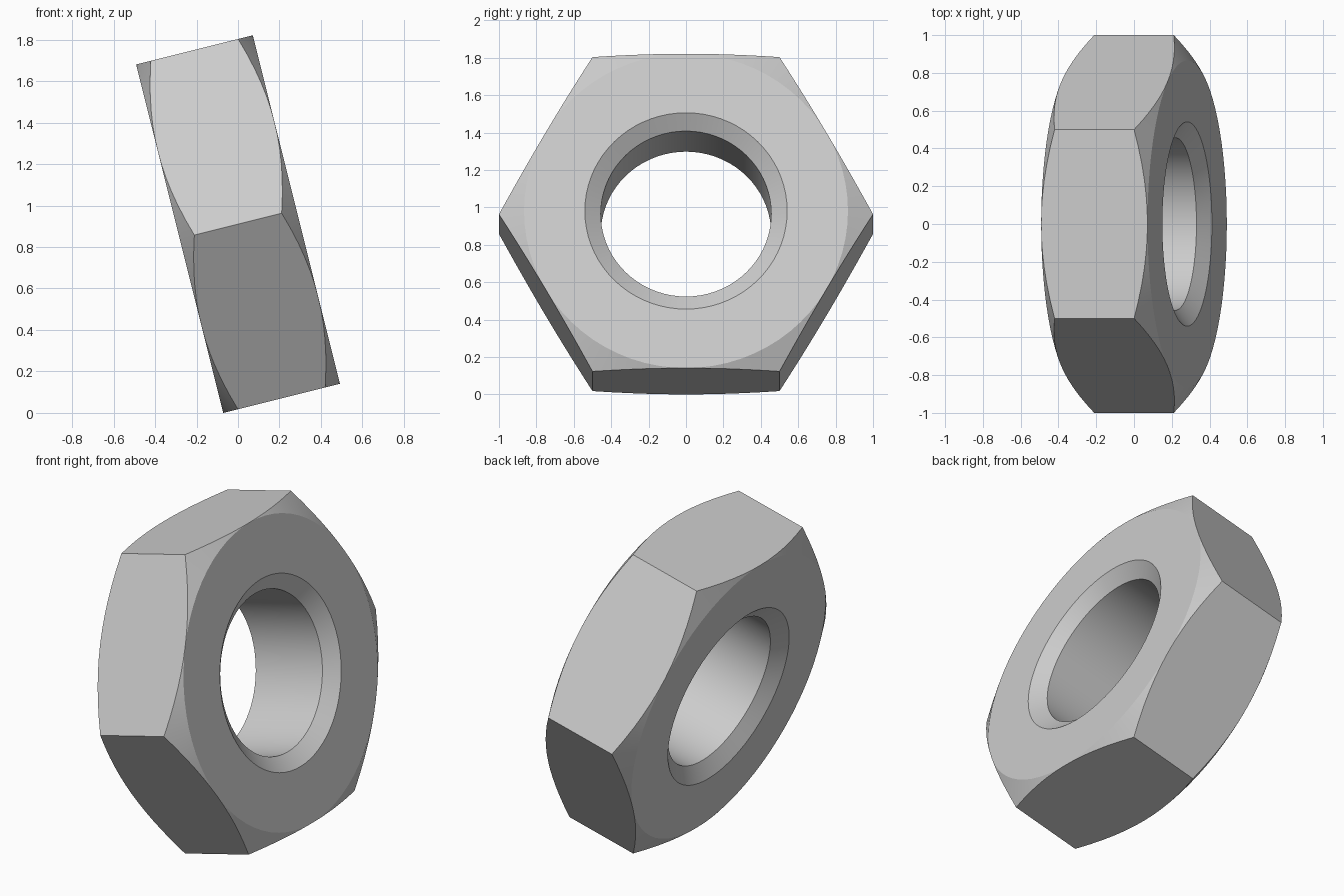
import bpy, bmesh, math
from mathutils import Matrix

if "Cube" in bpy.data.objects:
    bpy.data.objects.remove(bpy.data.objects["Cube"])

SEGMENTS = 72            # multiple of 12: hits every corner and flat centre
HALF = 0.29              # half thickness
CORNER_HALF = 0.217      # half length of the corner edges
APOTHEM = math.cos(math.pi / 6)
BORE, BORE_HALF = 0.456, 0.227
RIM = 0.541
TILT = math.atan(0.25)

steel = bpy.data.materials.new("plain_grey")
steel.use_nodes = True
grey = (0.6, 0.6, 0.6, 1.0)
steel.diffuse_color = grey
steel.node_tree.nodes["Principled BSDF"].inputs["Base Color"].default_value = grey


def section(angle):
    """Closed (axial, radial) cross-section of the nut at an angle."""
    off_flat = angle % (math.pi / 3) - math.pi / 6
    hex_r = APOTHEM / math.cos(off_flat)
    # conical chamfer cuts deeper toward the corners
    drop = (HALF - CORNER_HALF) * (hex_r - APOTHEM) / (1 - APOTHEM)
    right = [(BORE_HALF, BORE), (HALF, RIM), (HALF, APOTHEM), (HALF - drop, hex_r)]
    return right + [(-x, r) for x, r in reversed(right)]


# Sweep the section around the bore axis
bm = bmesh.new()
columns = []
for i in range(SEGMENTS):
    a = 2 * math.pi * i / SEGMENTS
    columns.append([bm.verts.new((x, r * math.cos(a), r * math.sin(a)))
                    for x, r in section(a)])
count = len(columns[0])
for i, col in enumerate(columns):
    nxt = columns[(i + 1) % SEGMENTS]
    for j in range(count):
        k = (j + 1) % count
        face = bm.faces.new((col[j], col[k], nxt[k], nxt[j]))
        face.smooth = True
bmesh.ops.remove_doubles(bm, verts=bm.verts, dist=0.0001)
bmesh.ops.recalc_face_normals(bm, faces=bm.faces)

# Lean the nut and rest it on the ground
bm.transform(Matrix.Rotation(-TILT, 4, 'Y'))
lowest = min(v.co.z for v in bm.verts)
bm.transform(Matrix.Translation((0, 0, -lowest)))

mesh = bpy.data.meshes.new("hex_nut")
bm.to_mesh(mesh)
bm.free()
mesh.materials.append(steel)
nut = bpy.data.objects.new("hex_nut", mesh)
bpy.context.collection.objects.link(nut)

# Keep flats, chamfers and rims crisp
bpy.ops.object.select_all(action='DESELECT')
nut.select_set(True)
bpy.context.view_layer.objects.active = nut
bpy.ops.object.shade_smooth_by_angle(angle=math.radians(20))
